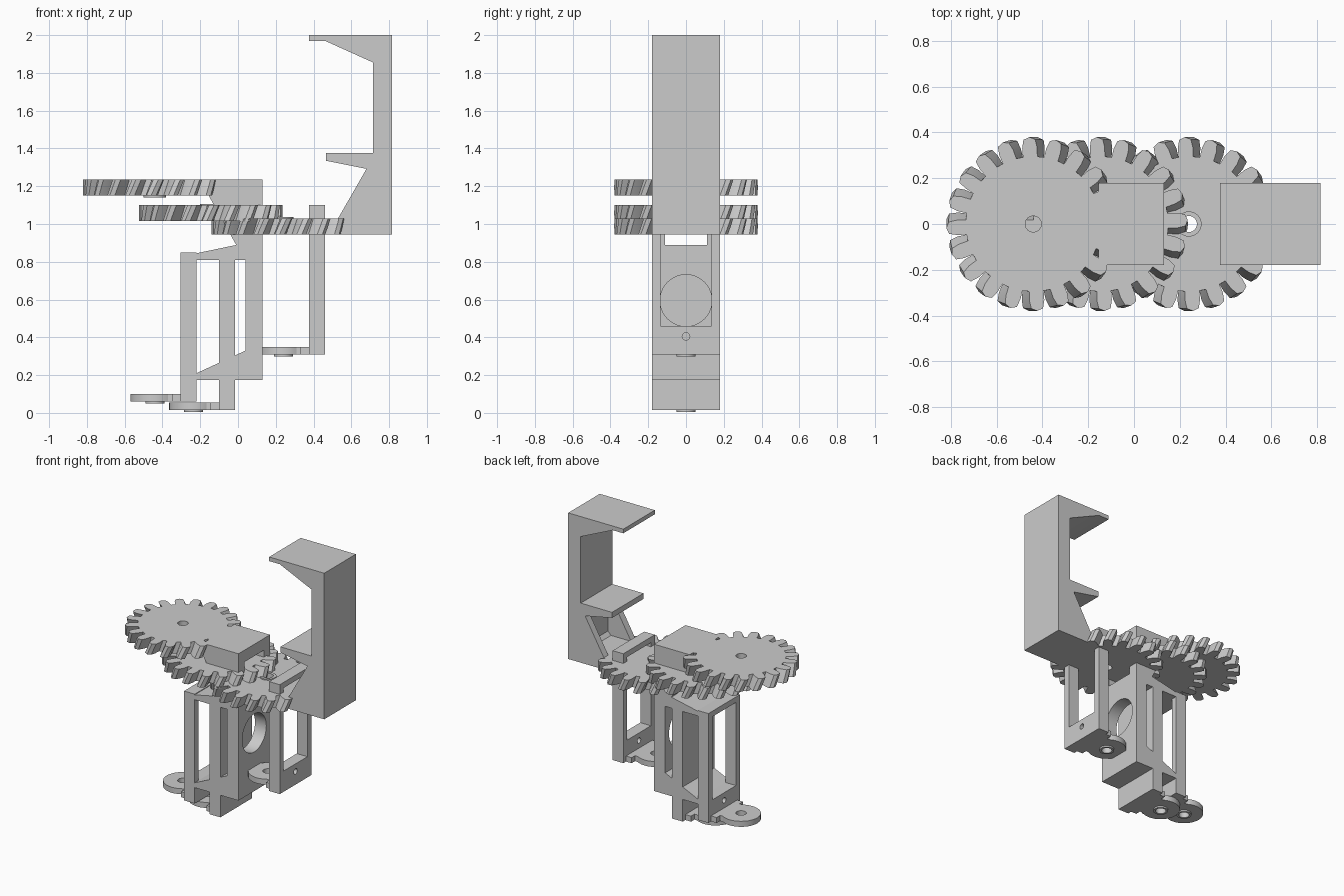
import bpy, bmesh, math
from mathutils import Matrix, Vector

cube = bpy.data.objects.get("Cube")
if cube:
    bpy.data.objects.remove(cube, do_unlink=True)

grey = bpy.data.materials.new("plain grey")
grey.use_nodes = True
grey.diffuse_color = (0.6, 0.6, 0.6, 1)
grey.node_tree.nodes["Principled BSDF"].inputs["Base Color"].default_value = (0.6, 0.6, 0.6, 1)

HALF = 0.18       # half depth of every frame
WINDOW = 0.135    # half width of the motor windows


def finish(name, bm):
    bmesh.ops.recalc_face_normals(bm, faces=bm.faces)
    mesh = bpy.data.meshes.new(name)
    bm.to_mesh(mesh)
    bm.free()
    mesh.materials.append(grey)
    obj = bpy.data.objects.new(name, mesh)
    bpy.context.collection.objects.link(obj)
    return obj


def prism(name, outline, y0=-HALF, y1=HALF):
    """Extrude an x-z outline along y."""
    bm = bmesh.new()
    face = bm.faces.new([bm.verts.new((x, y0, z)) for x, z in outline])
    out = bmesh.ops.extrude_face_region(bm, geom=[face])
    moved = [v for v in out["geom"] if isinstance(v, bmesh.types.BMVert)]
    bmesh.ops.translate(bm, verts=moved, vec=(0, y1 - y0, 0))
    return finish(name, bm)


def box(name, x0, x1, z0, z1, y0=-HALF, y1=HALF):
    return prism(name, [(x0, z0), (x1, z0), (x1, z1), (x0, z1)], y0, y1)


def rod(name, centre, radius, length, axis="Z", sides=32):
    bm = bmesh.new()
    turn = Matrix.Rotation(math.pi / 2, 4, "Y") if axis == "X" else Matrix()
    bmesh.ops.create_cone(bm, cap_ends=True, segments=sides, radius1=radius, radius2=radius,
                          depth=length, matrix=Matrix.Translation(centre) @ turn)
    return finish(name, bm)


def boolean(obj, other, operation="DIFFERENCE"):
    mod = obj.modifiers.new(operation, "BOOLEAN")
    mod.operation, mod.solver, mod.object = operation, "EXACT", other
    bpy.context.view_layer.objects.active = obj
    bpy.ops.object.modifier_apply(modifier=mod.name)
    bpy.data.objects.remove(other, do_unlink=True)


def gear(name, x, z0, phase, teeth=20, height=0.085, twist=0.1):
    """Helical gear with rounded teeth and a shaft hole."""
    pitch = math.tau / teeth
    tooth = [(-0.34, 0.295), (-0.31, 0.335), (-0.22, 0.37), (0, 0.38),
             (0.22, 0.37), (0.31, 0.335), (0.34, 0.295)]
    bm = bmesh.new()
    rings = []
    for level in range(3):
        t = level / 2
        rings.append([bm.verts.new((x + r * math.cos(a), r * math.sin(a), z0 + height * t))
                      for k in range(teeth) for offset, r in tooth
                      for a in [(k + offset + phase) * pitch + twist * (t - 1)]])
    n = len(rings[0])
    for low, high in zip(rings, rings[1:]):
        for i in range(n):
            j = (i + 1) % n
            bm.faces.new((low[i], low[j], high[j], high[i]))
    bm.faces.new(rings[0])
    bm.faces.new(rings[-1])
    obj = finish(name, bm)
    boolean(obj, rod("shaft_cutter", (x, 0, z0), 0.035, 0.5))
    return obj


def ring(name, x, z, radius, thick=0.012):
    obj = rod(name, (x, 0, z), radius, thick)
    boolean(obj, rod("ring_cutter", (x, 0, z), 0.035, 0.1))


def hinge_foot(name, x, z0):
    """Rounded hinge plate whose neck widens towards its upright."""
    plate = rod(name, (x, 0, z0 + 0.02), 0.13, 0.04)
    boolean(plate, box("neck", x + 0.04, x + 0.14, z0, z0 + 0.04, -0.11, 0.11), "UNION")
    boolean(plate, box("shoulder", x + 0.09, x + 0.14, z0, z0 + 0.04, -0.15, 0.15), "UNION")
    boolean(plate, rod("hinge_cutter", (x, 0, z0), 0.035, 0.3))
    ring(name + "_collar", x, z0 - 0.005, 0.05)


def motor_upright(name, x, z0):
    """Upright with a tall motor window and a screw hole."""
    frame = box(name, x + 0.135, x + 0.22, z0, z0 + 0.79)
    boolean(frame, box("window_cutter", x, x + 0.4, z0 + 0.15, z0 + 0.75, -WINDOW, WINDOW))
    boolean(frame, rod("screw_cutter", (x + 0.18, 0, z0 + 0.095), 0.02, 0.4, "X", 16))


# Gears with their collars
gear("upper_gear", -0.44, 1.15, 0.15)
gear("middle_gear", -0.145, 1.015, 0.15)
gear("lower_gear", 0.24, 0.945, 0.15)
ring("upper_gear_collar", -0.44, 1.145, 0.06)
ring("middle_gear_collar", -0.145, 1.1, 0.055)
ring("lower_gear_collar", 0.24, 1.032, 0.055)

# Hinge feet and motor uprights
for label, x, z0 in (("outer", -0.44, 0.06), ("inner", -0.235, 0.015), ("tip", 0.24, 0.31)):
    hinge_foot(label + "_hinge_foot", x, z0)
for label, x, z0 in (("outer", -0.44, 0.06), ("tip", 0.24, 0.31)):
    motor_upright(label + "_motor_upright", x, z0)

# Centre link: solid post, base, top bridge and holed column
box("centre_post", -0.10, -0.015, 0.015, 0.84)
prism("link_base", [(-0.22, 0.175), (0.04, 0.175), (0.04, 0.33), (-0.22, 0.21)])
prism("link_bridge", [(-0.22, 0.81), (0.04, 0.81), (0.04, 0.89), (-0.005, 0.89), (-0.22, 0.845)])
column = box("motor_column", 0.04, 0.13, 0.175, 0.89)
boolean(column, rod("motor_cutter", (0.08, 0, 0.595), 0.137, 0.3, "X", 48))

# Arm block carrying the upper gear, with a cheek on each side
box("upper_arm_block", -0.155, 0.13, 1.15, 1.235)
for side, y0 in (("right", -HALF), ("left", 0.11)):
    prism(side + "_arm_cheek", [(-0.155, 1.15), (-0.01, 0.89), (0.13, 0.89), (0.13, 1.15)],
          y0, y0 + 0.07)

# Tip bracket: floor, wall and two shelves in one profile
prism("tip_bracket", [(0.375, 0.945), (0.815, 0.945), (0.815, 2.0), (0.375, 2.0), (0.375, 1.97),
                      (0.46, 1.97), (0.715, 1.855), (0.715, 1.375), (0.465, 1.375),
                      (0.465, 1.335), (0.715, 1.285), (0.715, 1.055), (0.69, 1.03),
                      (0.375, 1.03)])
for side, y0 in (("right", -HALF), ("left", 0.13)):
    prism(side + "_bracket_rib", [(0.53, 1.03), (0.715, 1.03), (0.715, 1.285), (0.68, 1.292)],
          y0, y0 + 0.05)

# Smooth the round walls and keep hard edges
for obj in bpy.context.collection.objects:
    if obj.type == "MESH" and obj.data.materials and obj.data.materials[0] == grey:
        bpy.ops.object.select_all(action="DESELECT")
        obj.select_set(True)
        bpy.context.view_layer.objects.active = obj
        bpy.ops.object.shade_smooth_by_angle(angle=math.radians(25))
